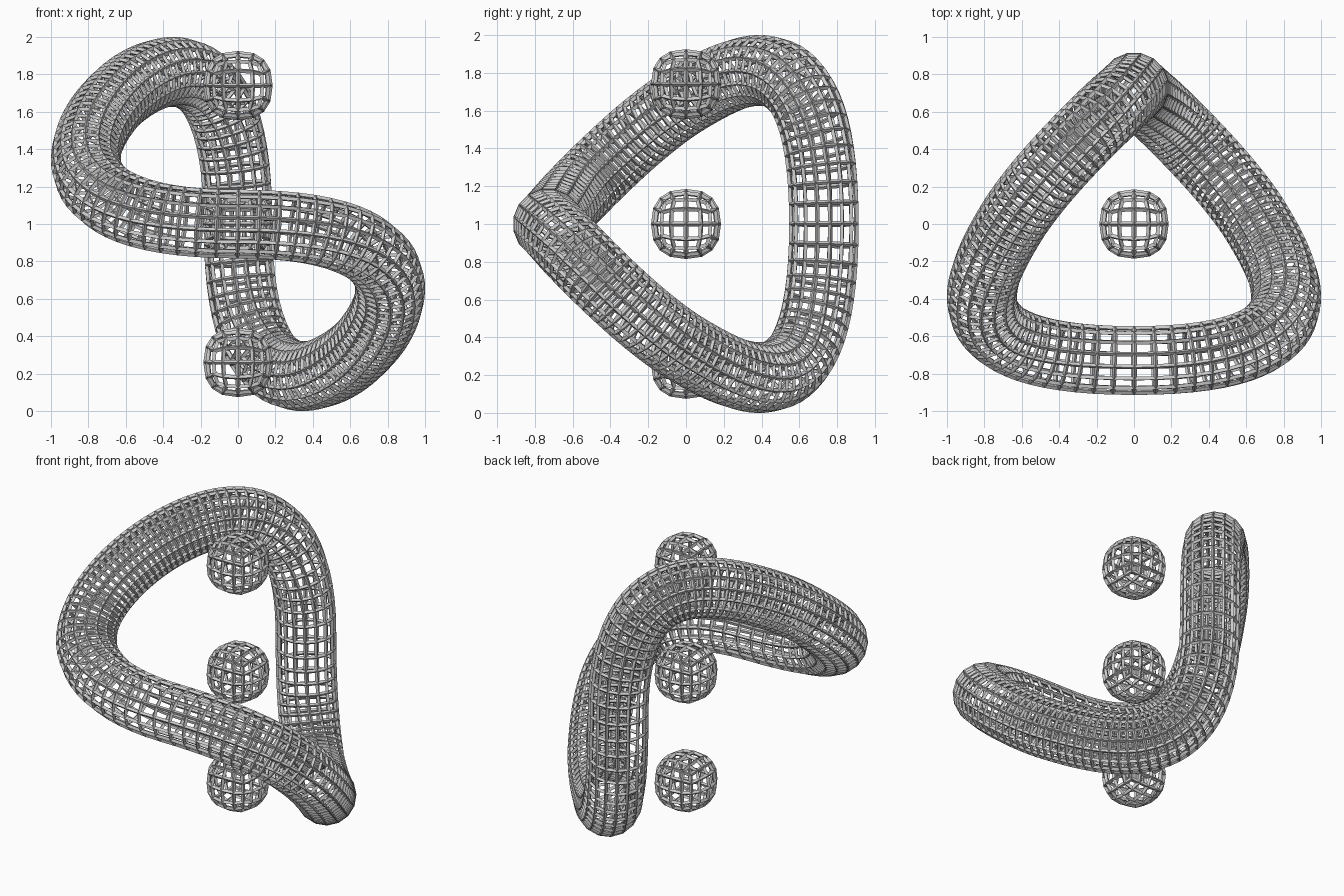
import bpy
import bmesh
from math import sin, cos, pi
from mathutils import Vector
from mathutils.geometry import interpolate_bezier

STEPS = 28
SIDES = 16
TUBE_RADIUS = 0.175
BALL_RADIUS = 0.173
BALL_POWER = 2.45
WIRE = 0.025

cube = bpy.data.objects.get("Cube")
if cube:
    bpy.data.objects.remove(cube, do_unlink=True)


def add_lattice(name, bm, height):
    """Turn a surface into an open lattice of bars."""
    bmesh.ops.recalc_face_normals(bm, faces=bm.faces[:])
    mesh = bpy.data.meshes.new(name)
    bm.to_mesh(mesh)
    bm.free()
    obj = bpy.data.objects.new(name, mesh)
    obj.location.z = height
    bpy.context.collection.objects.link(obj)
    wire = obj.modifiers.new("Lattice", 'WIREFRAME')
    wire.thickness = WIRE
    wire.offset = 0
    wire.use_even_offset = True
    wire.use_replace = True


# Closed centre line: knots with their handle offsets
knots = [
    (Vector((0, -0.73, 0)), Vector((1.06, 0, 0))),
    (Vector((0.66, 0, -0.66)), Vector((-0.186, 0.31, -0.186))),
    (Vector((0, 0.73, 0)), Vector((0, 0, 1.06))),
    (Vector((-0.66, 0, 0.66)), Vector((-0.186, -0.31, -0.186))),
]
path = []
for i, (start, leave) in enumerate(knots):
    end, arrive = knots[(i + 1) % len(knots)]
    path += interpolate_bezier(start, start + leave, end - arrive, end, STEPS + 1)[:-1]

# Twisted lattice tube
bm = bmesh.new()
rings = []
for i, centre in enumerate(path):
    tangent = (path[(i + 1) % len(path)] - path[i - 1]).normalized()
    outward = (centre - tangent * centre.dot(tangent)).normalized()
    across = tangent.cross(outward)
    ring = []
    for j in range(SIDES):
        a = 2 * pi * (j + 0.5) / SIDES
        ring.append(bm.verts.new(centre + TUBE_RADIUS * (outward * cos(a) + across * sin(a))))
    rings.append(ring)
for i, here in enumerate(rings):
    before = rings[i - 1]
    for j in range(SIDES):
        bm.faces.new((before[j - 1], before[j], here[j], here[j - 1]))
add_lattice("lattice_loop", bm, 1.0)

# Three rounded-cube lattice balls on the central axis
for name, height in (("lower_ball", 0.26), ("middle_ball", 1.0), ("upper_ball", 1.74)):
    bm = bmesh.new()
    bmesh.ops.create_cube(bm, size=2)
    bmesh.ops.subdivide_edges(bm, edges=bm.edges[:], cuts=3, use_grid_fill=True)
    for v in bm.verts:
        reach = sum(abs(c) ** BALL_POWER for c in v.co) ** (1 / BALL_POWER)
        v.co *= BALL_RADIUS / reach
    add_lattice(name, bm, height)
